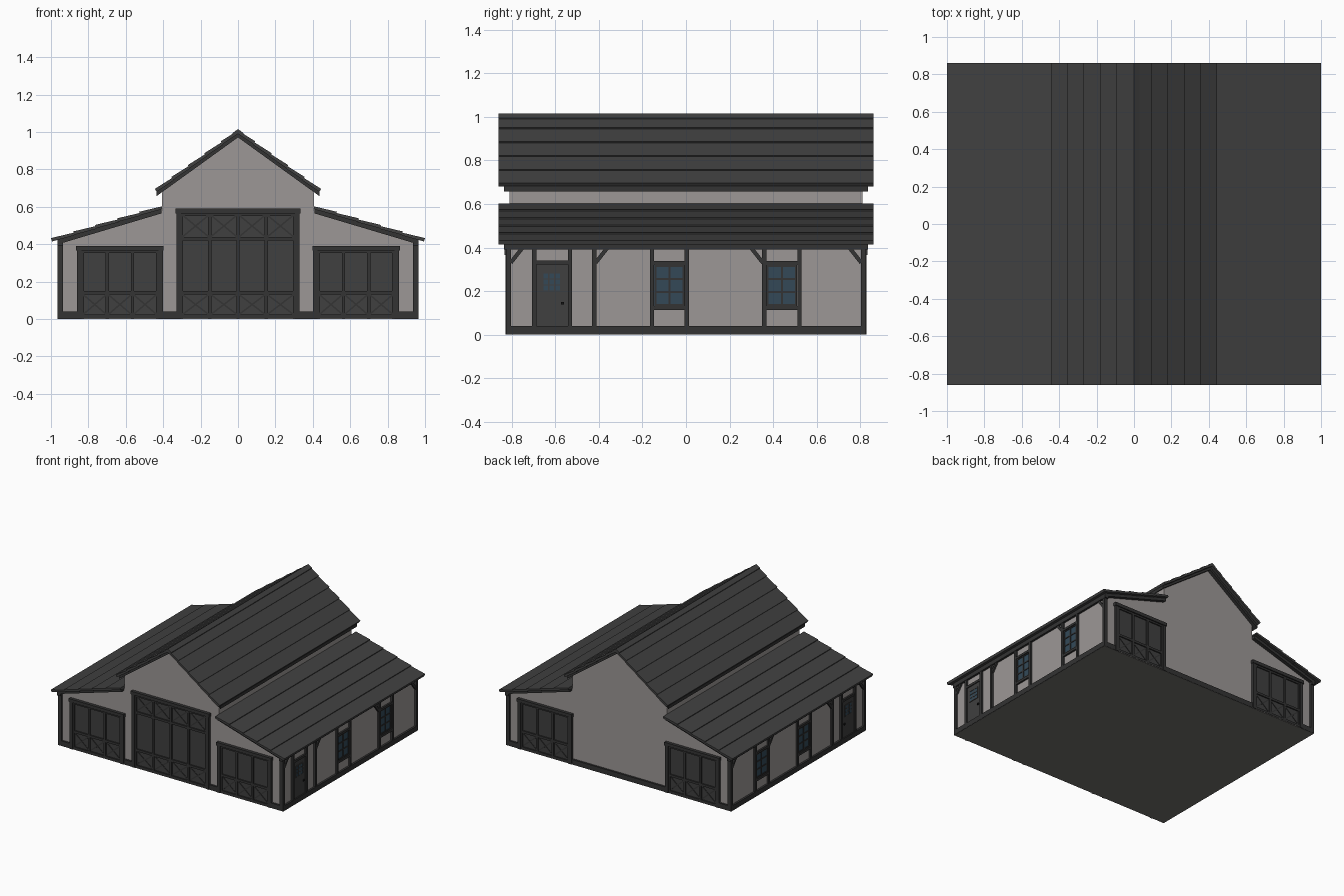
import bpy, bmesh
from mathutils import Vector

cube = bpy.data.objects.get("Cube")
if cube:
    bpy.data.objects.remove(cube, do_unlink=True)


def material(name, rgb):
    m = bpy.data.materials.new(name)
    m.use_nodes = True
    m.diffuse_color = (*rgb, 1)
    m.node_tree.nodes["Principled BSDF"].inputs["Base Color"].default_value = (*rgb, 1)
    return m


WALL = material("warm grey plaster", (0.335, 0.312, 0.304))
ROOF = material("dark roof sheet", (0.052, 0.052, 0.052))
TRIM = material("charcoal timber", (0.033, 0.033, 0.033))
PANEL = material("door boards", (0.050, 0.050, 0.050))
GLASS = material("blue grey glass", (0.033, 0.066, 0.097))
IRON = material("black iron", (0.008, 0.008, 0.008))
CONCRETE = material("concrete floor", (0.165, 0.160, 0.150))

X, Y = 0, 1


def rect(u0, u1, v0, v1):
    return [(u0, v0), (u1, v0), (u1, v1), (u0, v1)]


def bar(p, q, width):
    """Rectangle around the line from p to q."""
    p, q = Vector(p), Vector(q)
    d = (q - p).normalized() * width / 2
    n = Vector((-d.y, d.x))
    return [p + n, p - n, q - n, q + n]


def part(name, mat, axis, a, b, outlines, mirror=""):
    """Extrude upright outlines from a to b along an axis, optionally mirrored."""
    bm = bmesh.new()
    for pts in outlines:
        place = (lambda t, p: (t, p[0], p[1])) if axis == X else (lambda t, p: (p[0], t, p[1]))
        lo = [bm.verts.new(place(a, p)) for p in pts]
        hi = [bm.verts.new(place(b, p)) for p in pts]
        bm.faces.new(lo)
        bm.faces.new(hi)
        for i in range(len(pts)):
            j = (i + 1) % len(pts)
            bm.faces.new((lo[i], lo[j], hi[j], hi[i]))
    bmesh.ops.recalc_face_normals(bm, faces=bm.faces)
    mesh = bpy.data.meshes.new(name)
    bm.to_mesh(mesh)
    bm.free()
    mesh.materials.append(mat)
    ob = bpy.data.objects.new(name, mesh)
    bpy.context.collection.objects.link(ob)
    if mirror:
        mod = ob.modifiers.new("Mirror", 'MIRROR')
        mod.use_axis = ("x" in mirror, "y" in mirror, False)
        mod.use_mirror_merge = False


# Walls and floor
half = [(0.95, 0.004), (0.95, 0.415), (0.405, 0.58), (0.405, 0.685), (0, 0.975)]
part("walls", WALL, Y, -0.81, 0.81, [half + [(-x, z) for x, z in half[-2::-1]]])
part("floor", CONCRETE, Y, -0.823, 0.823, [rect(-0.963, 0.963, 0, 0.006)])


# Roofs: a lower deck with overlapping sheets on top
def roof(name, top, eave, deck_end, count):
    top, eave = Vector(top), Vector(eave)
    step = (eave - top) / count
    normal = Vector((-step.y, step.x)).normalized()
    sheets = []
    for i in range(count):
        a, b = top + step * i, top + step * (i + 1)
        sheets.append([a, b + normal * 0.007, b - normal * 0.012, a - normal * 0.015])
    part(name + "_sheets", ROOF, Y, -0.86, 0.86, sheets, "x")
    slope = step.y / step.x
    end = Vector((deck_end, top.y + slope * (deck_end - top.x)))
    upper, lower = Vector((0, 0.012)), Vector((0, 0.037))
    part(name + "_deck", TRIM, Y, -0.836, 0.836,
         [[top - upper, end - upper, end - lower, top - lower]], "x")


roof("main_roof", (0, 1.008), (0.441, 0.69), 0.435, 5)
roof("side_roof", (0.408, 0.602), (0.998, 0.426), 0.965, 5)
part("ridge_cap", ROOF, Y, -0.86, 0.86,
     [[(-0.03, 0.985), (0, 1.006), (0.03, 0.985), (0.03, 0.994), (0, 1.015), (-0.03, 0.994)]])

# Base beams, eave beams and corner posts
part("side_base_beam", TRIM, X, 0.935, 0.965, [rect(-0.825, 0.825, 0.001, 0.04)], "x")
part("front_base_beam", TRIM, Y, -0.825, -0.80,
     [rect(0.86, 0.965, 0.001, 0.04), rect(0.33, 0.40, 0.001, 0.04)], "x")
part("back_base_beam", TRIM, Y, 0.80, 0.825,
     [rect(0.86, 0.965, 0.001, 0.04), rect(0, 0.40, 0.001, 0.04)], "x")
part("eave_beam", TRIM, X, 0.935, 0.966, [rect(-0.836, 0.836, 0.39, 0.42)], "x")
part("corner_post", TRIM, X, 0.935, 0.965, [rect(-0.825, -0.803, 0.001, 0.415)], "xy")

# Side wall posts and braces
part("wall_post", TRIM, X, 0.94, 0.964,
     [rect(y - 0.01, y + 0.01, 0.001, 0.40)
      for y in (-0.697, -0.533, -0.421, -0.156, 0.004, 0.359, 0.521)], "x")
part("post_brace", TRIM, X, 0.94, 0.962,
     [bar((y, 0.33), (y + s * 0.055, 0.40), 0.018)
      for y, s in ((-0.805, 1), (-0.415, 1), (0.353, -1), (0.805, -1))], "x")


def grid_bars(u0, u1, v0, v1, cols, rows, w):
    """Glazing bars dividing a rectangle, including its edges."""
    us = [u0 + (u1 - u0) * i / cols for i in range(cols + 1)]
    vs = [v0 + (v1 - v0) * i / rows for i in range(rows + 1)]
    return ([rect(u - w, u + w, v0 - w, v1 + w) for u in us]
            + [rect(u0, u1, v - w, v + w) for v in vs])


# Windows
for label, y in (("front", -0.076), ("rear", 0.44)):
    part(label + "_window_glass", GLASS, X, 0.945, 0.953, [rect(y - 0.07, y + 0.07, 0.12, 0.33)], "x")
    part(label + "_window_bars", TRIM, X, 0.945, 0.957,
         grid_bars(y - 0.065, y + 0.065, 0.137, 0.316, 2, 3, 0.0045), "x")
    part(label + "_window_lintel_and_sill", TRIM, X, 0.945, 0.963,
         [rect(y - 0.075, y + 0.075, 0.32, 0.338), rect(y - 0.075, y + 0.075, 0.113, 0.132)], "x")

# Side entrance door
part("entrance_door", PANEL, X, 0.94, 0.956, [rect(-0.69, -0.54, 0.004, 0.325)], "x")
part("entrance_lintel", TRIM, X, 0.94, 0.963, [rect(-0.69, -0.54, 0.322, 0.34)], "x")
part("entrance_glass", GLASS, X, 0.955, 0.958, [rect(-0.658, -0.575, 0.20, 0.283)], "x")
part("entrance_glazing_bars", PANEL, X, 0.955, 0.96,
     grid_bars(-0.658, -0.575, 0.20, 0.283, 3, 3, 0.003), "x")
part("entrance_knob", IRON, X, 0.955, 0.964, [rect(-0.573, -0.561, 0.138, 0.15)], "x")


# Barn doors: boards, stiles, rails and crossed braces
def barn_door(name, x0, x1, leaves, height, bands, rails, mirror):
    part(name + "_boards", PANEL, Y, -0.816, -0.80, [rect(x0, x1, 0.004, height)], mirror)
    width = (x1 - x0) / leaves
    edges = [x0 + width * i for i in range(leaves + 1)]
    frame = [rect(x - 0.009, x + 0.009, 0.004, height) for x in edges]
    frame += [rect(x0, x1, z - 0.009, z + 0.009) for z in rails]
    part(name + "_frame", TRIM, Y, -0.825, -0.81, frame, mirror)
    crosses = []
    for lo, hi in bands:
        for x in edges[:-1]:
            crosses += [bar((x, lo), (x + width, hi), 0.008), bar((x, hi), (x + width, lo), 0.008)]
    part(name + "_crosses", TRIM, Y, -0.819, -0.81, crosses, mirror)
    part(name + "_jambs", TRIM, Y, -0.829, -0.80,
         [rect(x0 - 0.028, x0 - 0.004, 0.001, height),
          rect(x1 + 0.004, x1 + 0.028, 0.001, height)], mirror)
    part(name + "_header", TRIM, Y, -0.834, -0.80,
         [rect(x0 - 0.033, x1 + 0.033, height - 0.005, height + 0.02)], mirror)


barn_door("main_door", -0.302, 0.302, 4, 0.57, [(0.02, 0.135), (0.435, 0.56)],
          (0.014, 0.14, 0.43, 0.561), "")
barn_door("side_door", 0.43, 0.833, 3, 0.37, [(0.02, 0.135)], (0.014, 0.14, 0.361), "xy")
